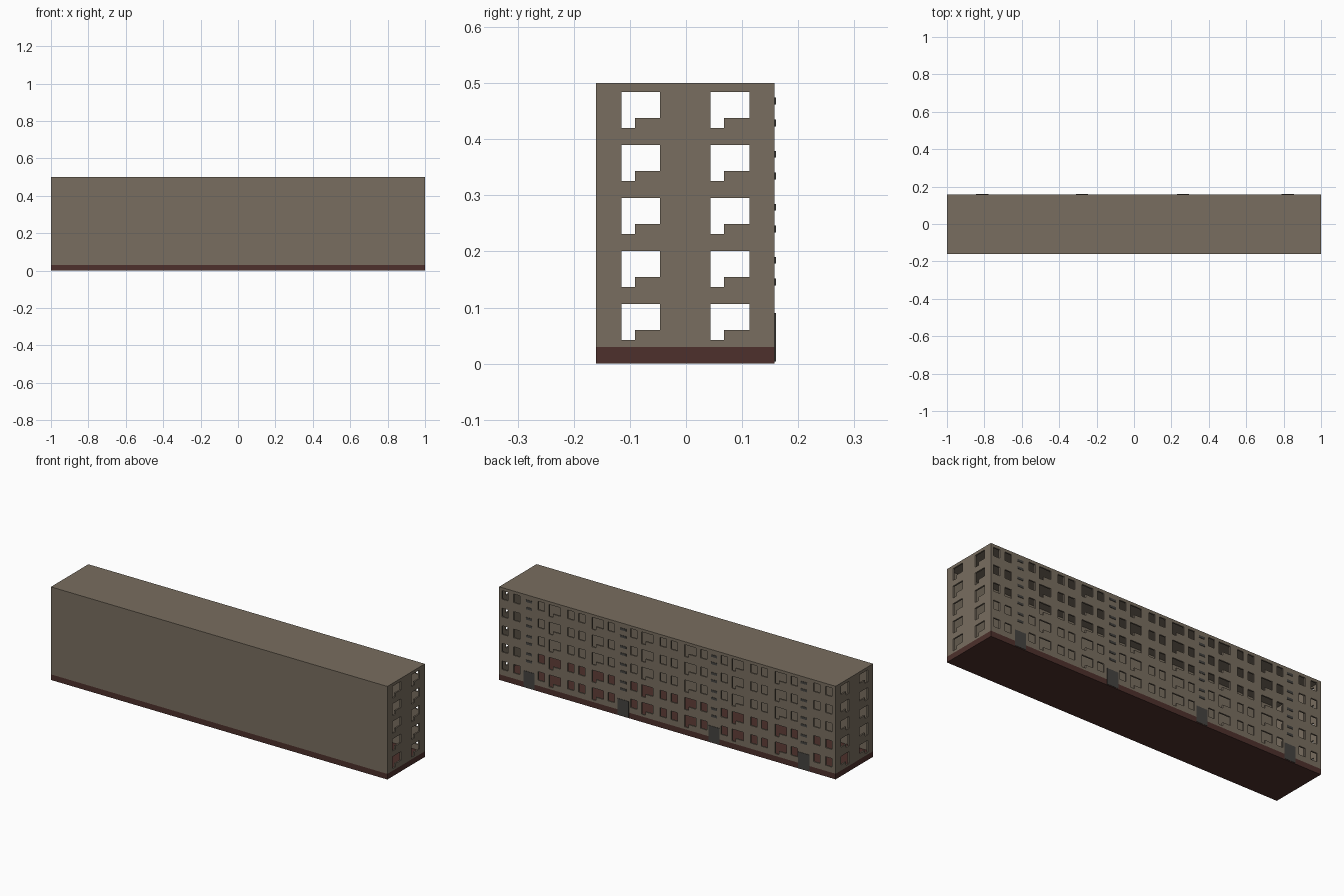
import bpy, bmesh

if "Cube" in bpy.data.objects:
    bpy.data.objects.remove(bpy.data.objects["Cube"])

def material(name, rgb):
    m = bpy.data.materials.new(name)
    m.diffuse_color = (*rgb, 1)
    m.use_nodes = True
    m.node_tree.nodes["Principled BSDF"].inputs["Base Color"].default_value = m.diffuse_color
    return m

WALL = material("wall_plaster", (0.19, 0.155, 0.115))
BASE = material("plinth_brown", (0.075, 0.03, 0.025))
DARK = material("dark_grey", (0.06, 0.058, 0.052))

def finish(bm, name, mat=None):
    bmesh.ops.recalc_face_normals(bm, faces=bm.faces)
    me = bpy.data.meshes.new(name)
    bm.to_mesh(me)
    bm.free()
    ob = bpy.data.objects.new(name, me)
    bpy.context.collection.objects.link(ob)
    if mat:
        me.materials.append(mat)
    return ob

def prism(bm, outline, offset):
    """Extrude a flat 3D outline by an offset vector."""
    f = bm.faces.new([bm.verts.new(p) for p in outline])
    r = bmesh.ops.extrude_face_region(bm, geom=[f], use_keep_orig=True)
    vs = [g for g in r["geom"] if isinstance(g, bmesh.types.BMVert)]
    bmesh.ops.translate(bm, verts=vs, vec=offset)

def box(bm, x0, x1, y0, y1, z0, z1):
    prism(bm, [(x0, y0, z0), (x1, y0, z0), (x1, y1, z0), (x0, y1, z0)], (0, 0, z1 - z0))

def cut(ob, cutter):
    cutter.hide_render = True
    m = ob.modifiers.new("cut", 'BOOLEAN')
    m.operation, m.solver, m.object = 'DIFFERENCE', 'EXACT', cutter
    bpy.context.view_layer.objects.active = ob
    bpy.ops.object.modifier_apply(modifier=m.name)
    bpy.data.objects.remove(cutter)

FRONT, BACK, T = -0.16, 0.158, 0.008
FLOORS = [0.106 + 0.0945 * i for i in range(5)]    # window tops
STAIRS = [0.822, 0.262, -0.278, -0.812]

# plinth
bm = bmesh.new()
box(bm, -1, 1, FRONT, BACK, 0, 0.03)
finish(bm, "plinth", BASE)

# hollow wall shell with roof
bm = bmesh.new()
box(bm, -1, 1, FRONT, BACK, 0.03, 0.5)
walls = finish(bm, "walls", WALL)
bm = bmesh.new()
box(bm, -1 + T, 1 - T, FRONT + T, BACK - T, 0.0, 0.5 - T)
cut(walls, finish(bm, "room_cutter"))

def ell(a0, a1, drop, top):
    """Window with a balcony door: low part next to a0."""
    return [(a0, top), (a1, top), (a1, top - 0.046), (drop, top - 0.046),
            (drop, top - 0.064), (a0, top - 0.064)]

# window openings: plain ones and balcony ones on the back, balcony ones on the ends
plain = [0.965, 0.895, -0.887, -0.958]
balcony = []
for a, b in zip(STAIRS, STAIRS[1:]):
    c = (a + b) / 2
    plain += [c + d for d in (-0.208, -0.032, 0.032, 0.208)]
    balcony += [c - 0.128, c + 0.128]
bm = bmesh.new()
for top in FLOORS:
    for x in plain:
        box(bm, x - 0.019, x + 0.019, 0.13, 0.18, top - 0.046, top)
    for x in balcony:
        pts = ell(x + 0.034, x - 0.034, x + 0.011, top)
        prism(bm, [(u, 0.13, z) for u, z in pts], (0, 0.05, 0))
    for y in (-0.115, 0.044):
        pts = ell(y, y + 0.069, y + 0.024, top)
        prism(bm, [(-1.05, u, z) for u, z in pts], (2.1, 0, 0))
cut(walls, finish(bm, "window_cutter"))

# entrance doors and slit panes of the stairwells
doors, panes = bmesh.new(), bmesh.new()
for x in STAIRS:
    box(doors, x - 0.033, x + 0.033, BACK - 0.004, 0.16, 0.004, 0.09)
    for top in FLOORS[1:]:
        for z in (top - 0.055, top - 0.016):
            box(panes, x - 0.018, x + 0.018, BACK - 0.004, 0.16, z - 0.006, z + 0.006)
finish(doors, "entrance_doors", DARK)
finish(panes, "stairwell_panes", DARK)
